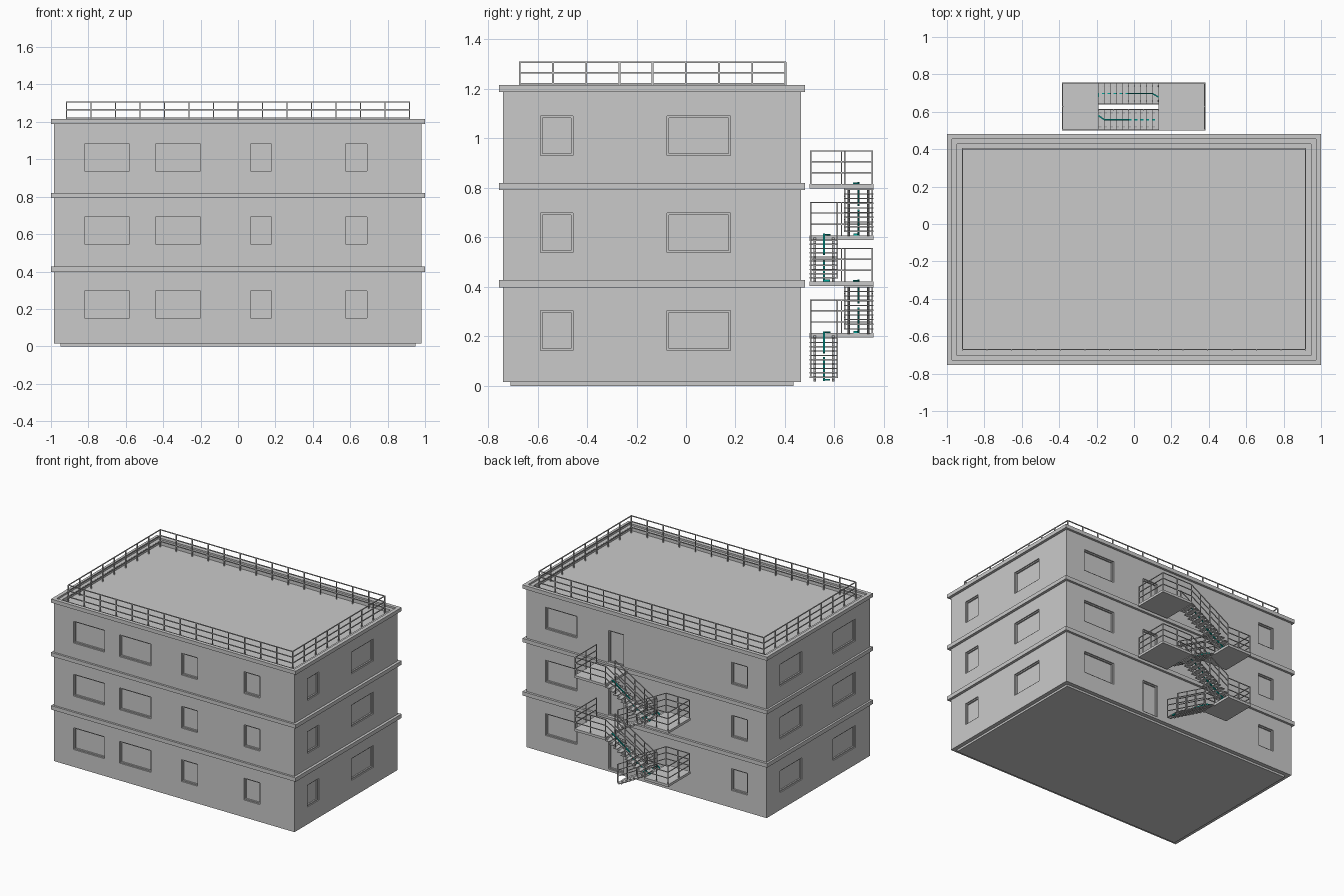
import bpy
import bmesh
from mathutils import Vector, Matrix

cube = bpy.data.objects.get("Cube")
if cube:
    bpy.data.objects.remove(cube, do_unlink=True)


def material(name, rgb):
    m = bpy.data.materials.new(name)
    m.use_nodes = True
    m.diffuse_color = (*rgb, 1)
    m.node_tree.nodes["Principled BSDF"].inputs["Base Color"].default_value = (*rgb, 1)
    return m


GREY = material("concrete grey", (0.59, 0.59, 0.59))
TEAL = material("teal marking", (0.0, 0.38, 0.33))


class Part:
    """Collects boxes and bars into one mesh object."""

    def __init__(self, name, mat=GREY):
        self.name, self.mat, self.bm = name, mat, bmesh.new()

    def box(self, x, y, z):
        size = Vector((x[1] - x[0], y[1] - y[0], z[1] - z[0]))
        mid = Vector((sum(x), sum(y), sum(z))) / 2
        bmesh.ops.create_cube(self.bm, size=1,
                              matrix=Matrix.Translation(mid) @ Matrix.Diagonal((*size, 1)))

    def bar(self, a, b, t):
        a, b = Vector(a), Vector(b)
        d = b - a
        turn = d.to_track_quat('Z', 'Y').to_matrix().to_4x4()
        bmesh.ops.create_cube(self.bm, size=1, matrix=Matrix.Translation((a + b) / 2)
                              @ turn @ Matrix.Diagonal((t, t, d.length + t * 0.5, 1)))

    def done(self):
        mesh = bpy.data.meshes.new(self.name)
        self.bm.to_mesh(mesh)
        self.bm.free()
        mesh.materials.append(self.mat)
        ob = bpy.data.objects.new(self.name, mesh)
        bpy.context.scene.collection.objects.link(ob)
        return ob


X0, X1, Y0, Y1 = -0.985, 0.98, -0.74, 0.465
FLOORS = (0.0, 0.395, 0.787)
ROOF = 1.18

# Walls, plinth and floor bands
plinth = Part("plinth")
plinth.box((-0.95, 0.95), (-0.71, 0.435), (0, 0.03))
plinth.done()
walls = Part("walls")
walls.box((X0, X1), (Y0, Y1), (0.015, 1.203))
walls = walls.done()
bands = Part("floor_bands")
for z0, z1 in ((0.398, 0.427), (0.792, 0.82)):
    bands.box((-1, 1), (-0.755, 0.482), (z0, z1))
bands.done()
cap = Part("parapet_cap")
for s in (-1, 1):
    cap.box(sorted((s, s * 0.973)), (-0.755, 0.482), (1.188, 1.215))
for y in ((-0.755, -0.728), (0.455, 0.482)):
    cap.box((-0.973, 0.973), y, (1.188, 1.215))
cap.done()

# Openings: side, span along the wall, height range
WIN = (0.143, 0.304)
openings = []
for f in FLOORS:
    z = (WIN[0] + f, WIN[1] + f)
    for span in ((-0.828, -0.573), (-0.45, -0.193), (0.058, 0.188), (0.566, 0.697)):
        openings.append(("front", span, z))
    for span in ((0.566, 0.822), (-0.827, -0.698)):
        openings.append(("back", span, z))
    for span in ((-0.588, -0.456), (-0.077, 0.18)):
        openings.append(("right", span, z))
    for span in ((-0.57, -0.312), (0.05, 0.307)):
        openings.append(("left", span, z))
    openings.append(("back", (0.185, 0.31), (f + 0.032, f + 0.27)))


def wall_box(part, side, span, z, inner, outer):
    """Box on a wall, from depth inner behind the face to outer before it."""
    if side == "front":
        part.box(span, (Y0 - outer, Y0 + inner), z)
    elif side == "back":
        part.box(span, (Y1 - inner, Y1 + outer), z)
    elif side == "right":
        part.box((X1 - inner, X1 + outer), span, z)
    else:
        part.box((X0 - outer, X0 + inner), span, z)


# Cut the recesses and the sunken roof
cutter = Part("recess_cutter")
frames = Part("opening_frames")
T = 0.008
for side, (a, b), (c, d) in openings:
    wall_box(cutter, side, (a, b), (c, d), 0.018, 0.01)
    for span, z in (((a, a + T), (c, d)), ((b - T, b), (c, d)),
                    ((a + T, b - T), (c, c + T)), ((a + T, b - T), (d - T, d))):
        wall_box(frames, side, span, z, 0.019, -0.008)
cutter.box((-0.947, 0.947), (-0.702, 0.428), (ROOF, 1.3))
frames.done()
cutter = cutter.done()
cutter.hide_render = True
mod = walls.modifiers.new("recesses", 'BOOLEAN')
mod.operation, mod.solver, mod.object = 'DIFFERENCE', 'EXACT', cutter
bpy.context.view_layer.objects.active = walls
bpy.ops.object.modifier_apply(modifier=mod.name)
bpy.data.objects.remove(cutter, do_unlink=True)


def railing(part, a, b, height, levels, spacing, drop=0.0, t=0.006):
    """Straight guard from a to b with evenly spaced posts and parallel rails."""
    a, b = Vector(a), Vector(b)
    n = max(1, round((b - a).length / spacing))
    for i in range(n + 1):
        p = a.lerp(b, i / n)
        part.bar(p - Vector((0, 0, drop)), p + Vector((0, 0, height)), t)
    for h in levels:
        up = Vector((0, 0, h))
        part.bar(a + up, b + up, t * 0.85)


# Roof railing
rail = Part("roof_railing")
ring = [(-0.917, -0.672, 1.215), (0.917, -0.672, 1.215),
        (0.917, 0.402, 1.215), (-0.917, 0.402, 1.215)]
for i in range(4):
    railing(rail, ring[i], ring[(i + 1) % 4], 0.092, (0.006, 0.05, 0.092), 0.128, 1.215 - ROOF, 0.007)
rail.done()

# Fire escape: levels, landings and flights
LEVELS = (0.02, 0.213, 0.422, 0.608, 0.816)
XA, XB = -0.19, 0.13
IN, OUT = (0.5, 0.615), (0.638, 0.757)
RAILS = (0.045, 0.09, 0.133)
STEPS = 11
landings, guards = Part("landings"), Part("stair_railings")
treads, stringers = Part("treads"), Part("stringers")
marking = Part("walking_line", TEAL)

for i, z in enumerate(LEVELS[1:]):
    left = i % 2 == 0
    near, far = (XA, -0.385) if left else (XB, 0.382)
    landings.box(sorted((near, far)), (IN[0], OUT[1]), (z - 0.018, z))
    e = far + (0.004 if left else -0.004)
    ys = (IN[0] + 0.004, OUT[1] - 0.004)
    railing(guards, (e, ys[0], z), (e, ys[1], z), 0.133, RAILS, 0.13)
    railing(guards, (near, ys[1], z), (e, ys[1], z), 0.133, RAILS, 0.1)
    if left:
        railing(guards, (near, ys[0], z), (e, ys[0], z), 0.133, RAILS, 0.1)

for i in range(4):
    z0, z1 = LEVELS[i], LEVELS[i + 1]
    up_left = i % 2 == 0
    xs, xe = (XB, XA) if up_left else (XA, XB)
    ys = IN if up_left else OUT
    rise, run = (z1 - z0) / STEPS, (xe - xs) / (STEPS - 1)
    for k in range(STEPS - 1):
        x, z = xs + run * k, z0 + rise * (k + 1)
        treads.box(sorted((x, x + run * 1.05)), ys, (z - 0.005, z))
    for y in (ys[0] + 0.02, ys[1] - 0.02):
        stringers.bar((xs, y, z0 + 0.002), (xe, y, z1 - 0.014), 0.009)
    for y in (ys[0] + 0.004, ys[1] - 0.004):
        railing(guards, (xs, y, z0 + rise), (xe, y, z1), 0.133, RAILS, 0.095)
    # Line under the lower treads, over the upper ones, with bent tips
    mid = sum(ys) / 2
    side = 0.022 if up_left else -0.018
    half = (xs + xe) / 2
    zh = (z0 + z1) / 2
    marking.bar((xs, mid, z0 + 0.004), (xs, mid + side, z0 + 0.004), 0.007)
    marking.bar((xs, mid, z0 + 0.004), (half, mid, zh - 0.004), 0.007)
    marking.bar((half, mid, zh + rise), (xe - run, mid, z1 + 0.003), 0.007)
    marking.bar((xe - run, mid, z1 + 0.003), (xe, mid + side, z1 + 0.003), 0.007)

for part in (landings, guards, treads, stringers, marking):
    part.done()
